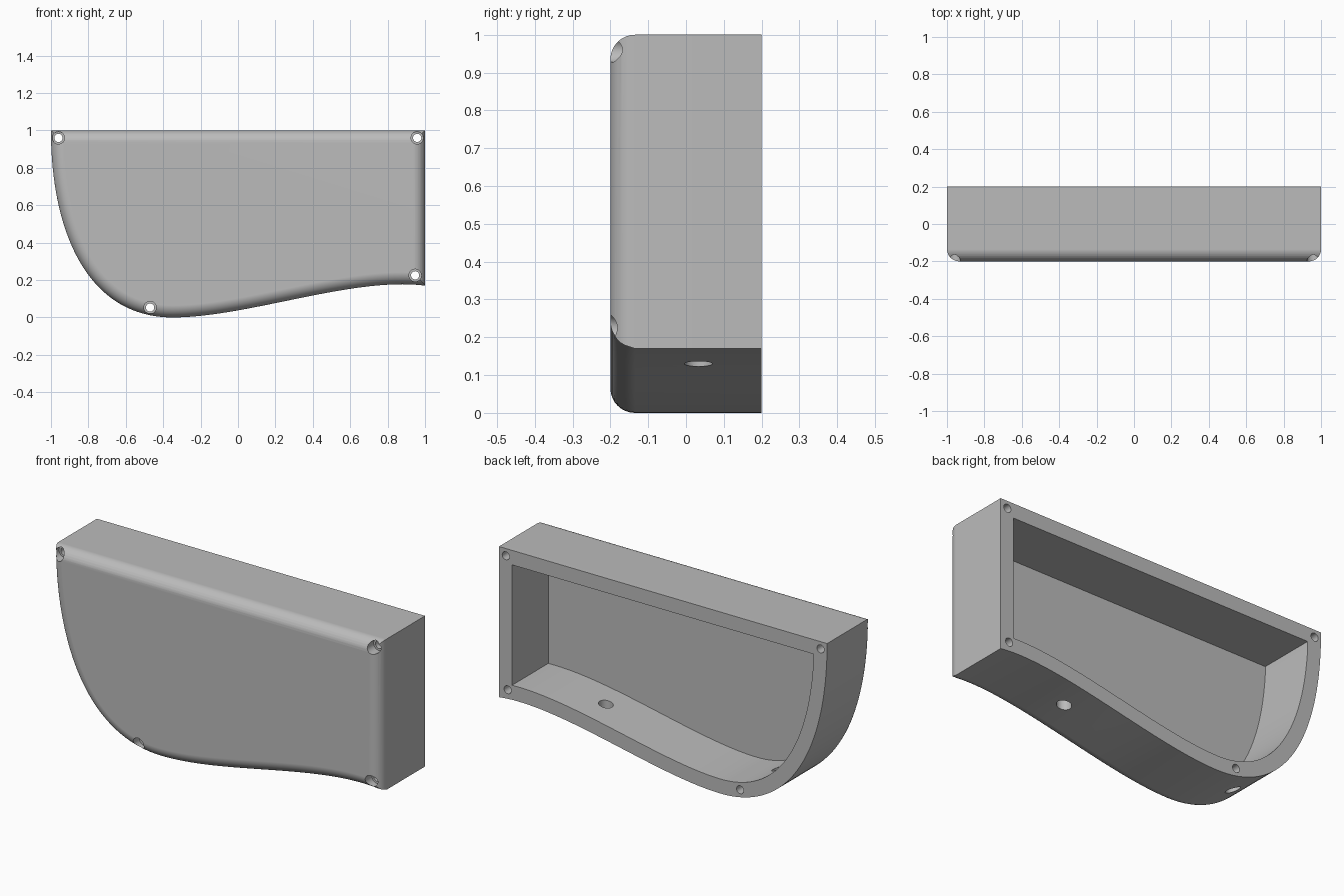
import bpy, bmesh, math
from mathutils import Vector
from mathutils.geometry import interpolate_bezier

if "Cube" in bpy.data.objects:
    bpy.data.objects.remove(bpy.data.objects["Cube"])

FRONT, BACK = -0.2, 0.2
WALL, FILLET, STEPS = 0.08, 0.065, 8
FLOOR = FRONT + 0.085

grey = bpy.data.materials.new("plain_grey")
grey.use_nodes = True
grey.diffuse_color = (0.5, 0.5, 0.5, 1)
grey.node_tree.nodes["Principled BSDF"].inputs["Base Color"].default_value = (0.5, 0.5, 0.5, 1)


def bezier(*points):
    return interpolate_bezier(*[Vector(p) for p in points], 40)


# Curved edge: round left end, then the wavy underside
curve = bezier((-1, 1), (-1, 0.45), (-0.8, 0), (-0.35, 0))
curve += bezier((-0.35, 0), (0.05, 0), (0.62, 0.22), (1, 0.17))[1:]


def outline(distance):
    """Closed outline moved inwards, trimmed to sharp corners at the straight sides."""
    limit = 1 - distance
    moved = []
    for i, p in enumerate(curve):
        t = (curve[min(i + 1, len(curve) - 1)] - curve[max(i - 1, 0)]).normalized()
        moved.append(p + Vector((-t.y, t.x)) * distance)
    kept = [i for i, p in enumerate(moved) if p.x < limit - 0.001 and p.y < limit - 0.001]
    first, last = kept[0], kept[-1]
    left = Vector((moved[first].x, limit)) if distance else curve[0]
    right = Vector((limit, moved[last].y)) if distance else curve[-1]
    trimmed = [left] * first + moved[first:last + 1] + [right] * (len(curve) - 1 - last)
    return trimmed + [Vector((limit, limit))]


# Rings from the front face, round the fillet, over the rim and into the cavity
rings = []
for k in range(STEPS + 1):
    angle = math.pi / 2 * k / STEPS
    rings.append((FILLET * (1 - math.sin(angle)) if k < STEPS else 0,
                  FRONT + FILLET * (1 - math.cos(angle))))
rings += [(0, BACK), (WALL, BACK), (WALL, FLOOR)]

bm = bmesh.new()
loops = [[bm.verts.new((p.x, y, p.y)) for p in outline(d)] for d, y in rings]
count = len(loops[0])
for near, far in zip(loops, loops[1:]):
    for i in range(count):
        j = (i + 1) % count
        bm.faces.new((near[i], far[i], far[j], near[j]))
bm.faces.new(loops[0])
bm.faces.new(loops[-1][::-1])
bmesh.ops.remove_doubles(bm, verts=bm.verts, dist=0.00001)
mesh = bpy.data.meshes.new("housing")
bm.to_mesh(mesh)
bm.free()
housing = bpy.data.objects.new("housing", mesh)
bpy.context.collection.objects.link(housing)
mesh.materials.append(grey)


def drill(location, radius, length, along_y):
    """Cut a round hole centred on location."""
    turn = (math.pi / 2, 0, 0) if along_y else (0, 0, 0)
    bpy.ops.mesh.primitive_cylinder_add(vertices=32, radius=radius, depth=length,
                                        location=location, rotation=turn)
    cutter = bpy.context.object
    cutter.name = "hole_cutter"
    cutter.hide_render = True
    cutter.data.materials.append(grey)
    bpy.context.view_layer.objects.active = housing
    cut = housing.modifiers.new("hole", "BOOLEAN")
    cut.operation, cut.solver, cut.object = "DIFFERENCE", "EXACT", cutter
    bpy.ops.object.modifier_apply(modifier=cut.name)
    bpy.data.objects.remove(cutter)


# Counterbored screw holes through the wall
for x, z in ((-0.96, 0.96), (0.958, 0.96), (0.947, 0.225), (-0.47, 0.053)):
    drill((x, 0, z), 0.022, 1, True)
    drill((x, FRONT, z), 0.033, 0.12, True)

# Cable holes through the underside
for x in (0.465, -0.59):
    drill((x, 0.033, 0.1), 0.037, 0.4, False)

# Smooth curves, crisp edges
bpy.ops.object.select_all(action="DESELECT")
housing.select_set(True)
bpy.context.view_layer.objects.active = housing
bpy.ops.object.shade_smooth_by_angle(angle=math.radians(30))
weighted = housing.modifiers.new("weighted_normals", "WEIGHTED_NORMAL")
weighted.keep_sharp = True
